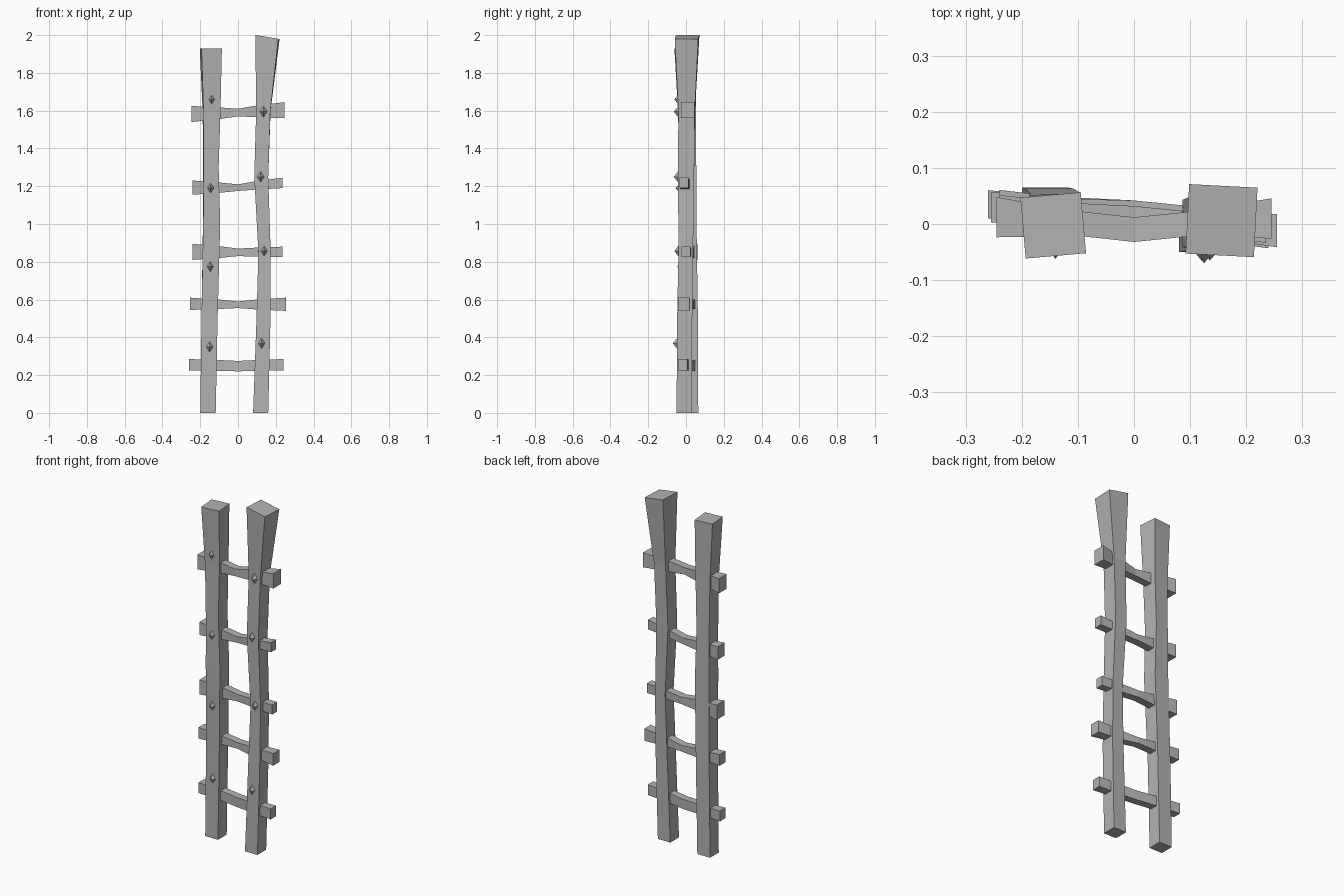
import bpy, bmesh, math
from mathutils import Vector, Matrix

cube = bpy.data.objects.get("Cube")
if cube:
    bpy.data.objects.remove(cube, do_unlink=True)

wood = bpy.data.materials.new("weathered grey")
wood.use_nodes = True
GREY = (0.45, 0.45, 0.45, 1)
wood.diffuse_color = GREY
wood.node_tree.nodes["Principled BSDF"].inputs["Base Color"].default_value = GREY


def finish(name, bm):
    bmesh.ops.recalc_face_normals(bm, faces=bm.faces)
    mesh = bpy.data.meshes.new(name)
    bm.to_mesh(mesh)
    bm.free()
    mesh.materials.append(wood)
    obj = bpy.data.objects.new(name, mesh)
    bpy.context.collection.objects.link(obj)
    return obj


def loft(name, rings):
    """Skin a chain of four-cornered sections and cap both ends."""
    bm = bmesh.new()
    loops = [[bm.verts.new(p) for p in ring] for ring in rings]
    for a, b in zip(loops, loops[1:]):
        for i in range(4):
            j = (i + 1) % 4
            bm.faces.new((a[i], a[j], b[j], b[i]))
    bm.faces.new(loops[0])
    bm.faces.new(loops[-1])
    return finish(name, bm)


CORNERS = ((-1, -1), (1, -1), (1, 1), (-1, 1))


def post(name, sections, slope):
    """Sections: z, x min, x max, y min, y max, twist; slope tilts the top."""
    rings = []
    for k, (z, x0, x1, y0, y1, twist) in enumerate(sections):
        turn = Matrix.Rotation(math.radians(twist), 3, 'Z')
        mid = Vector(((x0 + x1) / 2, (y0 + y1) / 2, z))
        ring = [mid + turn @ Vector((sx * (x1 - x0) / 2, sy * (y1 - y0) / 2, 0))
                for sx, sy in CORNERS]
        if k == len(sections) - 1:
            for p in ring:
                p.z -= slope * (p.x - mid.x)
        rings.append(ring)
    loft(name, rings)


# Hand-hewn uprights, flared at the top
post("right_post", [
    (0, -.20, -.118, -.015, .065, 0),
    (.5, -.193, -.108, -.018, .063, 0),
    (1.0, -.185, -.095, -.032, .055, 1),
    (1.3, -.183, -.104, -.035, .053, 2),
    (1.6, -.185, -.095, -.04, .05, 3),
    (1.93, -.198, -.09, -.057, .052, 5)], 0)
post("left_post", [
    (0, .08, .16, -.05, .03, 0),
    (.5, .098, .172, -.047, .033, 0),
    (.85, .108, .173, -.04, .037, 0),
    (1.25, .086, .16, -.042, .043, 0),
    (1.6, .097, .172, -.04, .047, -1),
    (1.99, .095, .217, -.056, .068, -3)], .17)


def rung(name, stations):
    """Stations: x, z min, z max, y min, y max."""
    loft(name, [[(x, y0, z0), (x, y1, z0), (x, y1, z1), (x, y0, z1)]
                for x, z0, z1, y0, y1 in stations])


# Rungs, thick at the ends and worn thin in the middle
RUNGS = [
    # left end x, z range; middle z range; right end x, z range; y centres
    (-.26, .225, .285, .22, .275, .24, .225, .285, .035, .012, -.018),
    (-.255, .545, .61, .555, .59, .255, .54, .61, .03, .02, -.012),
    (-.24, .81, .895, .83, .87, .235, .825, .88, .025, .02, 0),
    (-.24, .155 + 1, 1.23, 1.175, 1.21, .235, 1.19, 1.245, .02, .01, -.01),
    (-.245, 1.54, 1.625, 1.57, 1.61, .245, 1.56, 1.645, .012, -.01, .01)]
for n, (xa, a0, a1, m0, m1, xb, b0, b1, ya, ym, yb) in enumerate(RUNGS, 1):
    ha, hb, hm = (a1 - a0) * .42, (b1 - b0) * .42, .022
    mix = lambda p, q: p * .5 + q * .5
    rung(f"rung_{n}", [
        (xa, a0, a1, ya - ha, ya + ha),
        (-.1, mix(a0, m0), mix(a1, m1), mix(ya, ym) - hm, mix(ya, ym) + hm),
        (0, m0, m1, ym - hm, ym + hm),
        (.1, mix(b0, m0), mix(b1, m1), mix(yb, ym) - hm, mix(yb, ym) + hm),
        (xb, b0, b1, yb - hb, yb + hb)])


def stud(name, x, y, z):
    """Diamond-shaped faceted peg head."""
    bm = bmesh.new()
    bmesh.ops.create_cone(bm, cap_ends=True, segments=4, radius1=1, radius2=0, depth=2)
    bmesh.ops.scale(bm, vec=(.032, .05, .02), verts=bm.verts)
    bmesh.ops.rotate(bm, matrix=Matrix.Rotation(math.pi / 2, 3, 'X'), verts=bm.verts)
    bmesh.ops.translate(bm, vec=(x, y, z), verts=bm.verts)
    finish(name, bm)


# Peg heads on the front of the uprights
for n, (x, y, z) in enumerate([(-.15, -.02, .35), (-.147, -.027, .775),
                               (-.145, -.035, 1.19), (-.14, -.042, 1.66)], 1):
    stud(f"right_peg_{n}", x, y, z)
for n, (x, y, z) in enumerate([(.125, -.05, .368), (.138, -.042, .857),
                               (.12, -.045, 1.25), (.135, -.045, 1.595)], 1):
    stud(f"left_peg_{n}", x, y, z)
